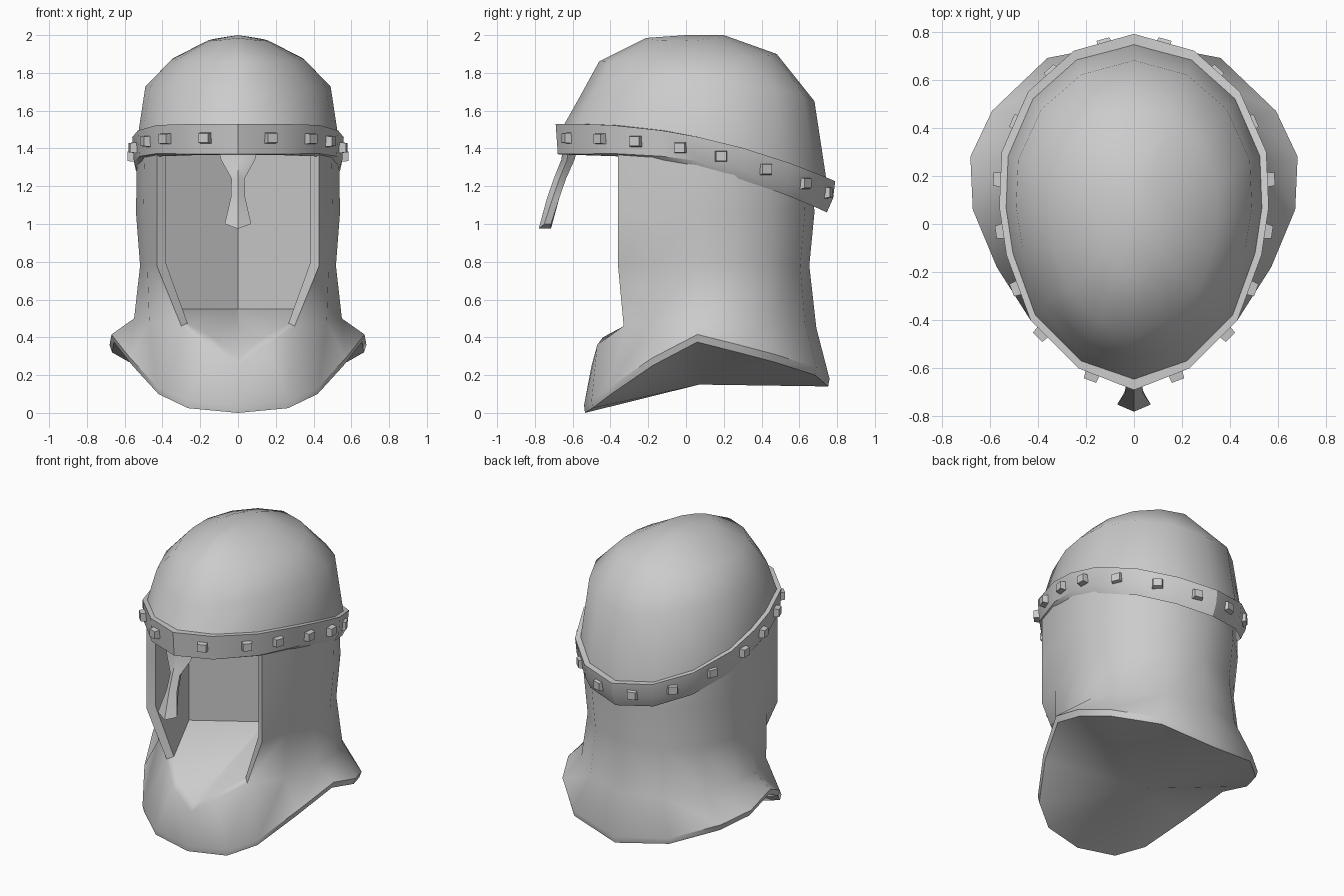
import bpy, bmesh, math
from mathutils import Vector, Matrix

cube = bpy.data.objects.get("Cube")
if cube:
    bpy.data.objects.remove(cube)

steel = bpy.data.materials.new("grey_steel")
grey = (0.6, 0.6, 0.6, 1)
steel.diffuse_color = grey
steel.use_nodes = True
steel.node_tree.nodes["Principled BSDF"].inputs["Base Color"].default_value = grey


def finish(bm, name, angle, mirror=True):
    """Mirror the left half across x, then make a shaded object of it."""
    if mirror:
        bmesh.ops.mirror(bm, geom=bm.verts[:] + bm.edges[:] + bm.faces[:],
                         axis='X', merge_dist=0.001)
        bmesh.ops.remove_doubles(bm, verts=bm.verts[:], dist=0.001)
    bmesh.ops.recalc_face_normals(bm, faces=bm.faces[:])
    mesh = bpy.data.meshes.new(name)
    bm.to_mesh(mesh)
    bm.free()
    mesh.materials.append(steel)
    obj = bpy.data.objects.new(name, mesh)
    bpy.context.collection.objects.link(obj)
    bpy.ops.object.select_all(action='DESELECT')
    obj.select_set(True)
    bpy.context.view_layer.objects.active = obj
    bpy.ops.object.shade_smooth_by_angle(angle=math.radians(angle))
    return obj


def add_row(bm, points):
    return [bm.verts.new(p) for p in points]


def bridge(bm, a, b):
    for i in range(len(a) - 1):
        bm.faces.new((a[i], a[i + 1], b[i + 1], b[i]))


# Egg-shaped outline of the band, front to back, left half
outline = [(0, -.69), (.23, -.6), (.43, -.4), (.53, -.13), (.56, .07),
           (.55, .3), (.44, .55), (.25, .72), (0, .79)]


def band_top(y):
    return 1.53 - .157 * max(y + .6, 0) ** 2


def shrink(p, s):
    return p[0] * s, .05 + (p[1] - .05) * s


# Dome: rings of front y, back y, half width, front z, side z, back z
bm = bmesh.new()
previous = None
for yf, yb, w, zf, zs, zb in [(-.66, .75, .535, 1.5, 1.44, 1.19),
                              (-.57, .68, .49, 1.66, 1.73, 1.65),
                              (-.46, .48, .35, 1.86, 1.87, 1.9),
                              (-.21, .2, .16, 1.985, 1.97, 2)]:
    pts = []
    for x, y in outline:
        u, v = x / .56, (y + .69) / 1.48
        z = zf + (zb - zf) * v + (zs - (zf + zb) / 2) * u
        pts.append((u * w, yf + v * (yb - yf), z))
    row = add_row(bm, pts)
    if previous:
        bridge(bm, previous, row)
    previous = row
apex = bm.verts.new((0, 0, 2))
for a, b in zip(previous, previous[1:]):
    bm.faces.new((a, b, apex))
finish(bm, "dome", 60)

# Brow band: flat outer face with an underside turned in towards the back
bm = bmesh.new()
loops = []
for s, drop, lift in [(.94, 0, 0), (1, 0, 0), (.985, .16, .05), (.94, .165, 0)]:
    pts = []
    for p in outline:
        x, y = shrink(p, s)
        pts.append((x, y, band_top(p[1]) - drop + lift * max(p[1] + .6, 0)))
    loops.append(add_row(bm, pts))
for a, b in zip(loops, loops[1:] + loops[:1]):
    bridge(bm, a, b)
finish(bm, "brow_band", 30)

# Studs: tapered blocks, one on each facet of the band
for side, label in ((1, "left"), (-1, "right")):
    for i, (a, b) in enumerate(zip(outline, outline[1:])):
        a, b = Vector(a), Vector(b)
        mid = a.lerp(b, .75 if i < 2 else .5)
        along = (b - a).normalized()
        out = Vector((along.y, -along.x, 0))
        depth = .03 if i < 5 else .014
        bm = bmesh.new()
        bmesh.ops.create_cube(bm, size=1)
        for v in bm.verts:
            taper = .8 if v.co.y > 0 else 1
            v.co = Vector((v.co.x * .068 * taper, v.co.y * depth * 2, v.co.z * .062 * taper))
        turn = Matrix((Vector((along.x, along.y, 0)), out, Vector((0, 0, 1)))).transposed()
        centre = Vector((mid.x, mid.y, band_top(mid.y) - .075))
        for v in bm.verts:
            v.co = turn @ v.co + centre
            v.co.x *= side
        finish(bm, f"stud_{label}_{i + 1}", 20, mirror=False)

# Nose guard: z, front y, half width, back y
bm = bmesh.new()
previous = None
for z, yf, w, yb in [(1.42, -.65, .11, -.57), (1.34, -.66, .09, -.59),
                     (1.24, -.7, .035, -.635), (1.14, -.735, .038, -.67),
                     (1, -.78, .07, -.715)]:
    dip = .025 if z == 1 else 0
    row = add_row(bm, [(0, yf, z - dip), (w, yf + .03, z),
                       (w * .7, yb, z), (0, yb, z - dip)])
    if previous:
        bridge(bm, previous, row)
    else:
        bm.faces.new(row)
    previous = row
bm.faces.new(previous)
finish(bm, "nose_guard", 35)

# Coif: flared cape hem, neck column, face opening and hollow inside
hem = [(0, -.54, .01), (.27, -.5, .035), (.43, -.4, .11), (.57, -.18, .26),
       (.67, .06, .385), (.68, .28, .33), (.59, .47, .28), (.36, .69, .21),
       (0, .76, .15)]
collar = [(0, -.5, .25), (.15, -.47, .36), (.3, -.33, .46), (.47, -.18, .48),
          (.55, .06, .5), (.55, .25, .5), (.47, .44, .48), (.27, .63, .47),
          (0, .69, .45)]
neck = [(.43, -.36), (.5, -.18), (.54, .06), (.53, .26), (.44, .46),
        (.26, .63), (0, .68)]
bm = bmesh.new()
under = add_row(bm, [(x * .98, y * .99, z - .01) for x, y, z in hem])
edge = add_row(bm, [(x, y, z + .03) for x, y, z in hem])
throat = add_row(bm, collar)
bridge(bm, under, edge)
bridge(bm, edge, throat)
centre = bm.verts.new((0, .07, .15))
for a, b in zip(under, under[1:]):
    bm.faces.new((a, b, centre))
rows = [throat[2:]]
for s, height in ((.96, .78), (1, 1.06), (.99, None)):
    pts = []
    for i, (x, y) in enumerate(neck):
        k = 1 if i == 0 else s
        pts.append((x * k, y * k, height or band_top(y) - .09))
    rows.append(add_row(bm, pts))
    bridge(bm, rows[-2], rows[-1])

# Rim turned into the face opening
lip = throat[:3] + [r[0] for r in rows[1:]]
inner = add_row(bm, [(v.co.x * .89, v.co.y + .03, v.co.z + (.04 if i < 2 else .015))
                     for i, v in enumerate(lip)])
bridge(bm, lip, inner)

# Floor, side and back walls of the hollow
low_side, low_back, top_side, top_back = add_row(
    bm, [(.4, .05, .55), (0, .3, .55), (.4, .05, 1.42), (0, .3, 1.38)])
for a, b in zip(inner[:3], inner[1:3] + [low_side]):
    bm.faces.new((a, b, low_back))
bm.faces.new((low_side, low_back, top_back, top_side))
bm.faces.new(inner[2:] + [top_side, low_side])
bm.faces.new(rows[-1] + [top_back, top_side, inner[-1]])
finish(bm, "coif", 42)
